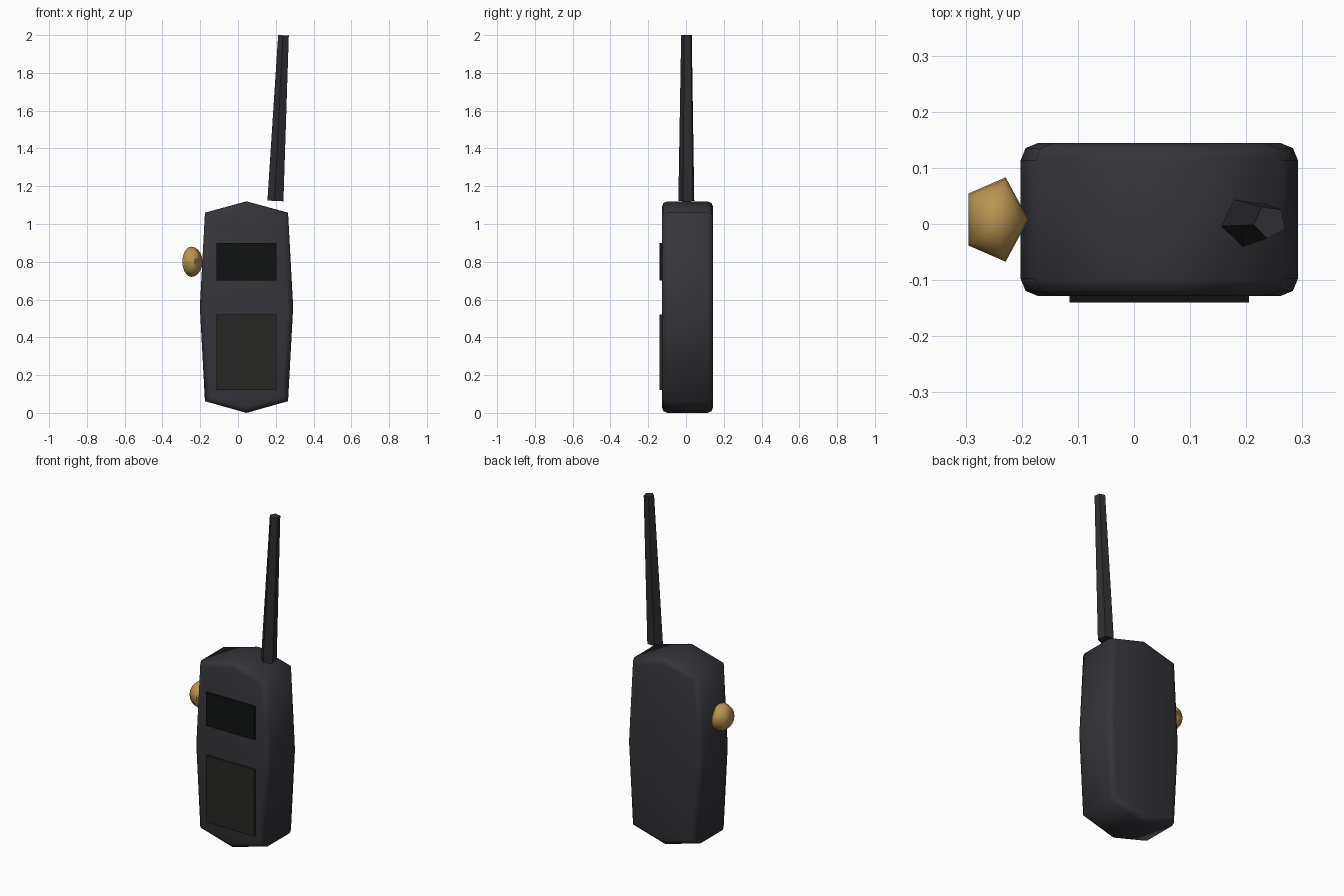
import bpy, bmesh, math
from mathutils import Matrix, Vector

if "Cube" in bpy.data.objects:
    bpy.data.objects.remove(bpy.data.objects["Cube"])


def material(name, rgb):
    m = bpy.data.materials.new(name)
    m.diffuse_color = (*rgb, 1)
    m.use_nodes = True
    m.node_tree.nodes["Principled BSDF"].inputs["Base Color"].default_value = m.diffuse_color
    return m


def finish(bm, name, mat, smooth_angle=None):
    bmesh.ops.recalc_face_normals(bm, faces=bm.faces)
    me = bpy.data.meshes.new(name)
    bm.to_mesh(me)
    bm.free()
    ob = bpy.data.objects.new(name, me)
    bpy.context.collection.objects.link(ob)
    me.materials.append(mat)
    if smooth_angle is not None:
        for p in me.polygons:
            p.use_smooth = True
        me.set_sharp_from_angle(angle=math.radians(smooth_angle))
    return ob


def lathe(rings, sides, phase=0.0):
    """Loft (radius, height) rings around z and cap both ends."""
    bm = bmesh.new()
    loops = [[bm.verts.new((r * math.cos(phase + math.tau * i / sides),
                            r * math.sin(phase + math.tau * i / sides), z))
              for i in range(sides)] for r, z in rings]
    for a, b in zip(loops, loops[1:]):
        for i in range(sides):
            j = (i + 1) % sides
            bm.faces.new((a[i], a[j], b[j], b[i]))
    bm.faces.new(loops[0])
    bm.faces.new(loops[-1])
    return bm


def panel(name, x0, x1, y0, y1, z0, z1, mat):
    bm = bmesh.new()
    bmesh.ops.create_cube(bm, size=1)
    bmesh.ops.scale(bm, vec=(x1 - x0, y1 - y0, z1 - z0), verts=bm.verts)
    bmesh.ops.translate(bm, vec=((x0 + x1) / 2, (y0 + y1) / 2, (z0 + z1) / 2), verts=bm.verts)
    return finish(bm, name, mat)


casing = material("casing", (0.036, 0.035, 0.042))
rubber = material("rubber", (0.028, 0.028, 0.031))
glass = material("glass", (0.005, 0.007, 0.006))
keys = material("keys", (0.02, 0.02, 0.019))
brass = material("brass", (0.5, 0.3, 0.085))

# body: bulged octagonal outline, extruded in depth with rounded rims
cx, front, back = 0.045, -0.128, 0.144
half = [(0, 1.12), (0.22, 1.06), (0.247, 0.56), (0.22, 0.062), (0, 0)]
outline = [(cx + x, z) for x, z in half] + [(cx - x, z) for x, z in half[-2:0:-1]]
bm = bmesh.new()
face = bm.faces.new([bm.verts.new((x, front, z)) for x, z in outline])
ext = bmesh.ops.extrude_face_region(bm, geom=[face], use_keep_orig=True)
bmesh.ops.translate(bm, vec=(0, back - front, 0),
                    verts=[g for g in ext["geom"] if isinstance(g, bmesh.types.BMVert)])
bmesh.ops.recalc_face_normals(bm, faces=bm.faces)
rims = [e for e in bm.edges if abs(e.verts[0].co.y - e.verts[1].co.y) < 1e-4]
bmesh.ops.bevel(bm, geom=rims, offset=0.03, segments=2, profile=0.5, affect='EDGES')
finish(bm, "body", casing, 80)

# raised screen and keypad on the front
panel("screen", -0.115, 0.205, -0.14, -0.115, 0.70, 0.90, glass)
panel("keypad", -0.115, 0.205, -0.14, -0.115, 0.122, 0.522, keys)

# antenna: tapered five-sided rod, leaning outward
bottom, top = Vector((0.20, 0.004, 1.122)), Vector((0.242, 0.004, 1.999))
axis = top - bottom
bm = lathe([(0.045, 0), (0.03, axis.length)], 5, math.radians(46))
turn = axis.to_track_quat('Z', 'Y').to_matrix().to_4x4()
lean = Matrix.Rotation(math.atan2(axis.x, axis.z), 4, 'Y')
bmesh.ops.transform(bm, matrix=Matrix.Translation(bottom) @ lean, verts=bm.verts)
finish(bm, "antenna", rubber, 30)

# side knob: squashed five-sided ball
rings = 10
prof = [(max(math.sin(math.pi * i / rings), 1e-4), -math.cos(math.pi * i / rings))
        for i in range(rings + 1)]
bm = lathe(prof, 5)
bmesh.ops.remove_doubles(bm, verts=bm.verts, dist=0.001)
bmesh.ops.scale(bm, vec=(0.059, 0.079, 0.08), verts=bm.verts)
bmesh.ops.translate(bm, vec=(-0.247, 0.008, 0.80), verts=bm.verts)
finish(bm, "side_knob", brass, 80)
